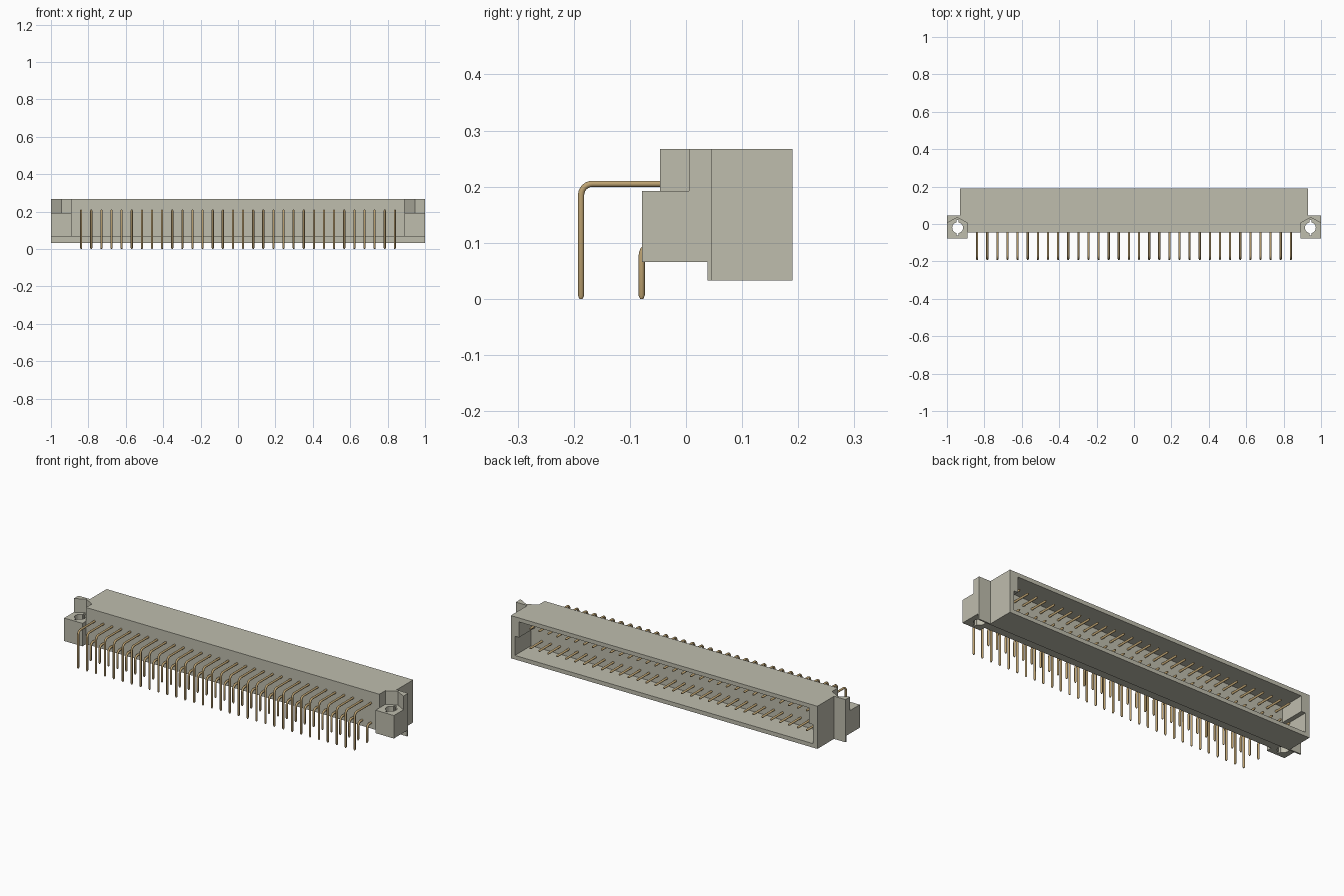
import bpy, bmesh, math
from mathutils import Vector

cube = bpy.data.objects.get("Cube")
if cube:
    bpy.data.objects.remove(cube, do_unlink=True)


def material(name, rgb, rough):
    m = bpy.data.materials.new(name)
    m.use_nodes = True
    m.diffuse_color = (*rgb, 1)
    b = m.node_tree.nodes["Principled BSDF"]
    b.inputs["Base Color"].default_value = (*rgb, 1)
    b.inputs["Roughness"].default_value = rough
    return m


GREY = material("warm grey plastic", (0.52, 0.51, 0.42), 0.6)
BRASS = material("brass", (0.52, 0.37, 0.17), 0.5)


def new_object(name, bm, mat):
    bmesh.ops.recalc_face_normals(bm, faces=bm.faces)
    me = bpy.data.meshes.new(name)
    bm.to_mesh(me)
    bm.free()
    me.materials.append(mat)
    ob = bpy.data.objects.new(name, me)
    bpy.context.collection.objects.link(ob)
    return ob


def prism(name, outline, lo, hi, axis="z"):
    """Extrude an outline: (x, y) points along z, or (x, z) points along y."""
    bm = bmesh.new()
    if axis == "z":
        pts, step = [(a, b, lo) for a, b in outline], (0, 0, hi - lo)
    else:
        pts, step = [(a, lo, b) for a, b in outline], (0, hi - lo, 0)
    face = bm.faces.new([bm.verts.new(p) for p in pts])
    ext = bmesh.ops.extrude_face_region(bm, geom=[face])
    top = [g for g in ext["geom"] if isinstance(g, bmesh.types.BMVert)]
    bmesh.ops.translate(bm, verts=top, vec=step)
    return new_object(name, bm, GREY)


def mirrored(half):
    """Close a right-hand half outline with its mirror image."""
    return half + [(-x, y) for x, y in reversed(half)]


def cut(target, cutter):
    cutter.hide_render = True
    mod = target.modifiers.new("cut", "BOOLEAN")
    mod.operation = "DIFFERENCE"
    mod.solver = "EXACT"
    mod.object = cutter
    bpy.context.view_layer.objects.active = target
    bpy.ops.object.modifier_apply(modifier=mod.name)
    bpy.data.objects.remove(cutter, do_unlink=True)


# Housing: full-height outline with mounting ears
housing = prism("housing", mirrored([
    (0.89, -0.046), (0.89, -0.078), (1.0, -0.078),
    (1.0, 0.046), (0.93, 0.046), (0.93, 0.19)]), 0.033, 0.267)

# Raised underside in front of the rear flange
cut(housing, prism("underside_cutter", [
    (-1.1, -0.2), (1.1, -0.2), (1.1, 0.038), (-1.1, 0.038)], 0.0, 0.066))

# Mating cavity, narrower in its upper half
cut(housing, prism("cavity_cutter", mirrored([
    (0.905, 0.055), (0.905, 0.16), (0.88, 0.16), (0.88, 0.245)]),
    0.05, 0.25, "y"))

for s in (-1, 1):
    # V-backed nut recess on top of each ear
    cut(housing, prism("recess_cutter", [
        (s * 0.89, -0.1), (s * 1.1, -0.1), (s * 1.1, 0.005),
        (s * 1.0, 0.005), (s * 0.945, 0.035), (s * 0.89, 0.005)], 0.192, 0.3))
    # Screw hole with a narrow slot across it
    cx, cy = s * 0.943, -0.02
    a0 = math.asin(0.006 / 0.029)
    ring = []
    for side in (0, math.pi):
        for k in range(11):
            a = side - math.pi / 2 + a0 + (math.pi - 2 * a0) * k / 10
            ring.append((cx + 0.029 * math.cos(a), cy + 0.029 * math.sin(a)))
        d = 1 if side == 0 else -1
        ring += [(cx + d * 0.006, cy + d * 0.042), (cx - d * 0.006, cy + d * 0.042)]
    cut(housing, prism("hole_cutter", ring, 0.0, 0.3))


def pin_path(y, z, bend=0.02, end=0.155):
    """Points and radii of a right-angle pin: leg, bend, contact."""
    r = 0.0058
    path = [(y, 0.0, 0.003), (y, 0.006, r)]
    for k in range(7):
        a = math.pi / 2 * k / 6
        path.append((y + bend - bend * math.cos(a), z - bend + bend * math.sin(a), r))
    return path + [(end - 0.006, z, r), (end, z, 0.003)]


def add_pin(bm, x, path, sides=10):
    rings = []
    for i, (y, z, r) in enumerate(path):
        a, b = path[max(i - 1, 0)], path[min(i + 1, len(path) - 1)]
        t = Vector((0, b[0] - a[0], b[1] - a[1])).normalized()
        n = Vector((0, -t.z, t.y))
        rings.append([bm.verts.new(
            Vector((x, y, z)) + r * (math.cos(q) * Vector((1, 0, 0)) + math.sin(q) * n))
            for q in (2 * math.pi * k / sides for k in range(sides))])
    for p, q in zip(rings, rings[1:]):
        for k in range(sides):
            j = (k + 1) % sides
            bm.faces.new((p[k], p[j], q[j], q[k]))
    bm.faces.new(rings[0])
    bm.faces.new(rings[-1])


# Two rows of 32 right-angle pins
for name, y, z in (("upper_pins", -0.187, 0.205), ("lower_pins", -0.079, 0.097)):
    bm = bmesh.new()
    for i in range(32):
        add_pin(bm, (i - 15.5) * 0.0541, pin_path(y, z))
    pins = new_object(name, bm, BRASS)
    bpy.ops.object.select_all(action="DESELECT")
    pins.select_set(True)
    bpy.context.view_layer.objects.active = pins
    bpy.ops.object.shade_smooth_by_angle(angle=math.radians(40))
